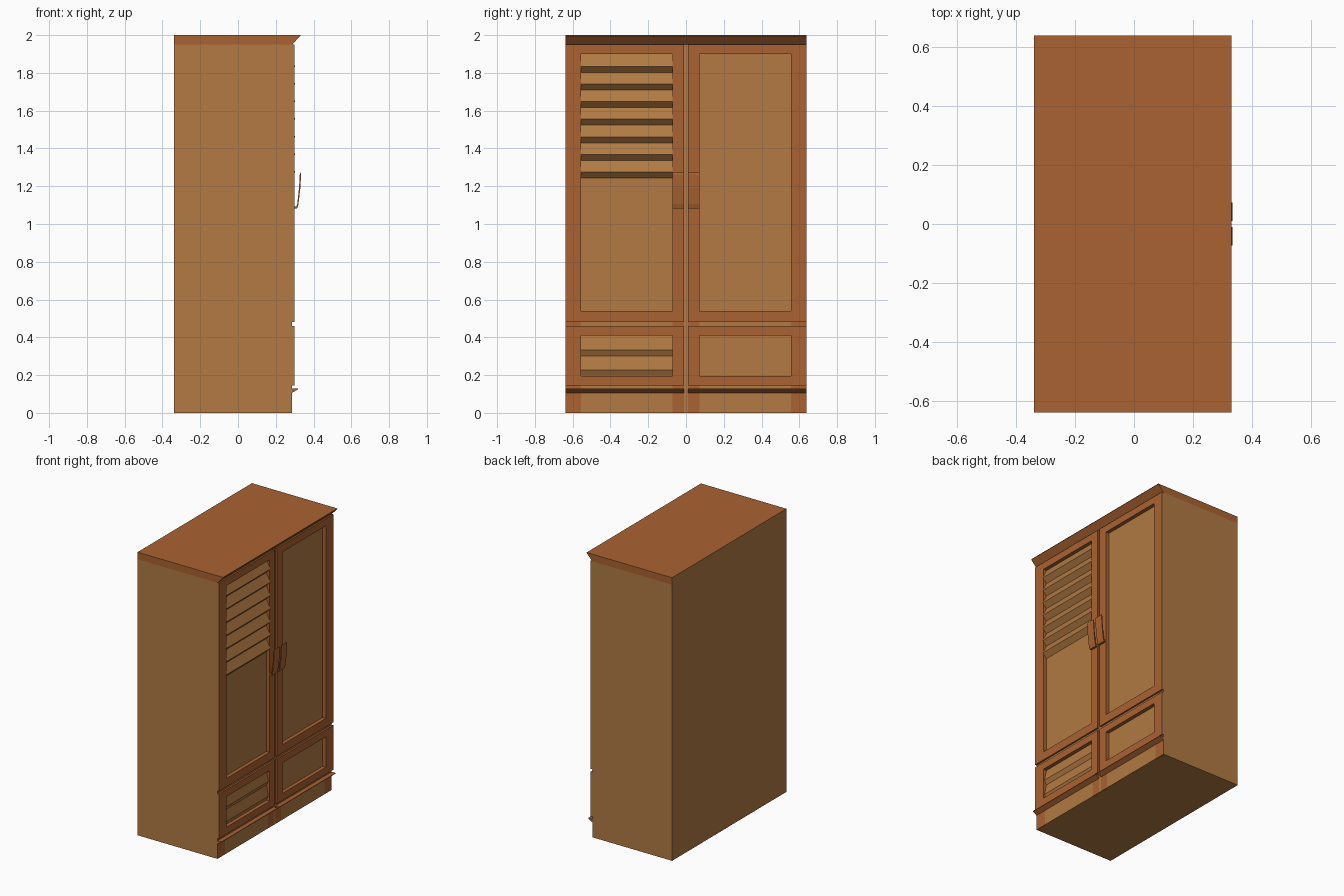
import bpy, bmesh

if "Cube" in bpy.data.objects:
    bpy.data.objects.remove(bpy.data.objects["Cube"])

W = 0.638            # half width
BACK, PANEL, RECESS, FRONT = -0.338, 0.272, 0.286, 0.298


def mat(name, rgb):
    m = bpy.data.materials.new(name)
    m.diffuse_color = (*rgb, 1)
    m.use_nodes = True
    m.node_tree.nodes["Principled BSDF"].inputs["Base Color"].default_value = m.diffuse_color
    return m


TAN = mat("tan wood", (0.445, 0.195, 0.056))
RED = mat("red brown wood", (0.402, 0.122, 0.032))


def finish(name, bm, main, rule=None):
    """Make the object; faces matching the rule get the other wood."""
    bmesh.ops.recalc_face_normals(bm, faces=bm.faces)
    bm.normal_update()
    me = bpy.data.meshes.new(name)
    me.materials.append(main)
    me.materials.append(TAN if main == RED else RED)
    for f in bm.faces:
        f.material_index = 1 if rule and rule(f) else 0
    bm.to_mesh(me)
    bm.free()
    ob = bpy.data.objects.new(name, me)
    bpy.context.collection.objects.link(ob)
    return ob


def outer_side(f):
    return abs(f.normal.y) > 0.9 and abs(f.calc_center_median().y) > W - 0.005


def extrude_y(name, profile, y0, y1, main, rule=None):
    """Extrude an (x, z) profile along y."""
    bm = bmesh.new()
    face = bm.faces.new([bm.verts.new((x, y0, z)) for x, z in profile])
    r = bmesh.ops.extrude_face_region(bm, geom=[face])
    verts = [v for v in r["geom"] if isinstance(v, bmesh.types.BMVert)]
    bmesh.ops.translate(bm, vec=(0, y1 - y0, 0), verts=verts)
    return finish(name, bm, main, rule)


def box(name, x0, x1, y0, y1, z0, z1, main, rule=None):
    return extrude_y(name, [(x0, z0), (x1, z0), (x1, z1), (x0, z1)], y0, y1, main, rule)


def frame(name, outer, inner):
    """Rectangular frame with a mitred front face; rects are y0, y1, z0, z1."""
    bm = bmesh.new()

    def ring(r, x):
        return [bm.verts.new((x, y, z)) for y, z in
                ((r[0], r[2]), (r[1], r[2]), (r[1], r[3]), (r[0], r[3]))]
    rings = [ring(outer, PANEL), ring(outer, FRONT), ring(inner, FRONT), ring(inner, PANEL)]
    for k in range(4):
        a, b = rings[k], rings[(k + 1) % 4]
        for i in range(4):
            j = (i + 1) % 4
            bm.faces.new((a[i], a[j], b[j], b[i]))
    return finish(name, bm, RED, outer_side)


def louvre(name, z_top, tips, drop, x_tip):
    """Sawtooth slats filling the left opening."""
    pts = [(PANEL, z_top)]
    for z in tips:
        pts += [(x_tip, z), (PANEL, z - drop)]
    pts += [(PANEL - 0.01, tips[-1] - drop), (PANEL - 0.01, z_top)]
    return extrude_y(name, pts, -0.555, -0.072, TAN)


# Carcass
box("carcass", BACK, PANEL, -W, W, 0, 1.95, TAN)

# Cornice with sloping front; its back stays tan
extrude_y("cornice", [(BACK, 1.95), (0.287, 1.95), (0.33, 1.996), (0.33, 2.0), (BACK, 2.0)],
          -W, W, RED, lambda f: f.normal.x < -0.9)

# Strip behind the central gap
box("centre_strip", PANEL, RECESS, -0.01, 0.01, 0, 1.95, TAN)

for s, side in ((-1, "left"), (1, "right")):
    def span(a, b):
        return sorted((s * a, s * b))

    # Door and lower drawer frames
    frame(side + "_door_frame", (*span(0.01, W), 0.48, 1.95), (*span(0.072, 0.555), 0.54, 1.9))
    frame(side + "_drawer_frame", (*span(0.01, W), 0.145, 0.46), (*span(0.072, 0.555), 0.195, 0.41))

    # Plinth and the recessed rail between door and drawer, in coloured lengths
    for part, z0, z1 in (("plinth", 0, 0.145), ("middle_rail", 0.46, 0.48)):
        for k, (a, b, m) in enumerate(((0.01, 0.072, RED), (0.072, 0.555, TAN), (0.555, W, RED))):
            box(f"{side}_{part}_{k}", PANEL, RECESS, *span(a, b), z0, z1, m,
                outer_side if m == RED else None)

    # Small ledge over the plinth
    extrude_y(side + "_ledge", [(RECESS, 0.106), (0.317, 0.124), (0.317, 0.128), (RECESS, 0.128)],
              *span(0.01, W), RED)

    # Hooked handle
    extrude_y(side + "_handle",
              [(FRONT, 1.083), (0.313, 1.083), (0.320, 1.105), (0.330, 1.19), (0.334, 1.26),
               (0.332, 1.274), (0.327, 1.26), (0.323, 1.19), (0.314, 1.108), (0.309, 1.093),
               (FRONT, 1.093)],
              *span(0.01, 0.072), RED)

# Slats on the left door and left drawer
louvre("door_slats", 1.9, [1.835 - 0.0933 * i for i in range(7)], 0.032, 0.303)
louvre("drawer_slats", 0.41, [0.332, 0.227], 0.03, 0.288)
